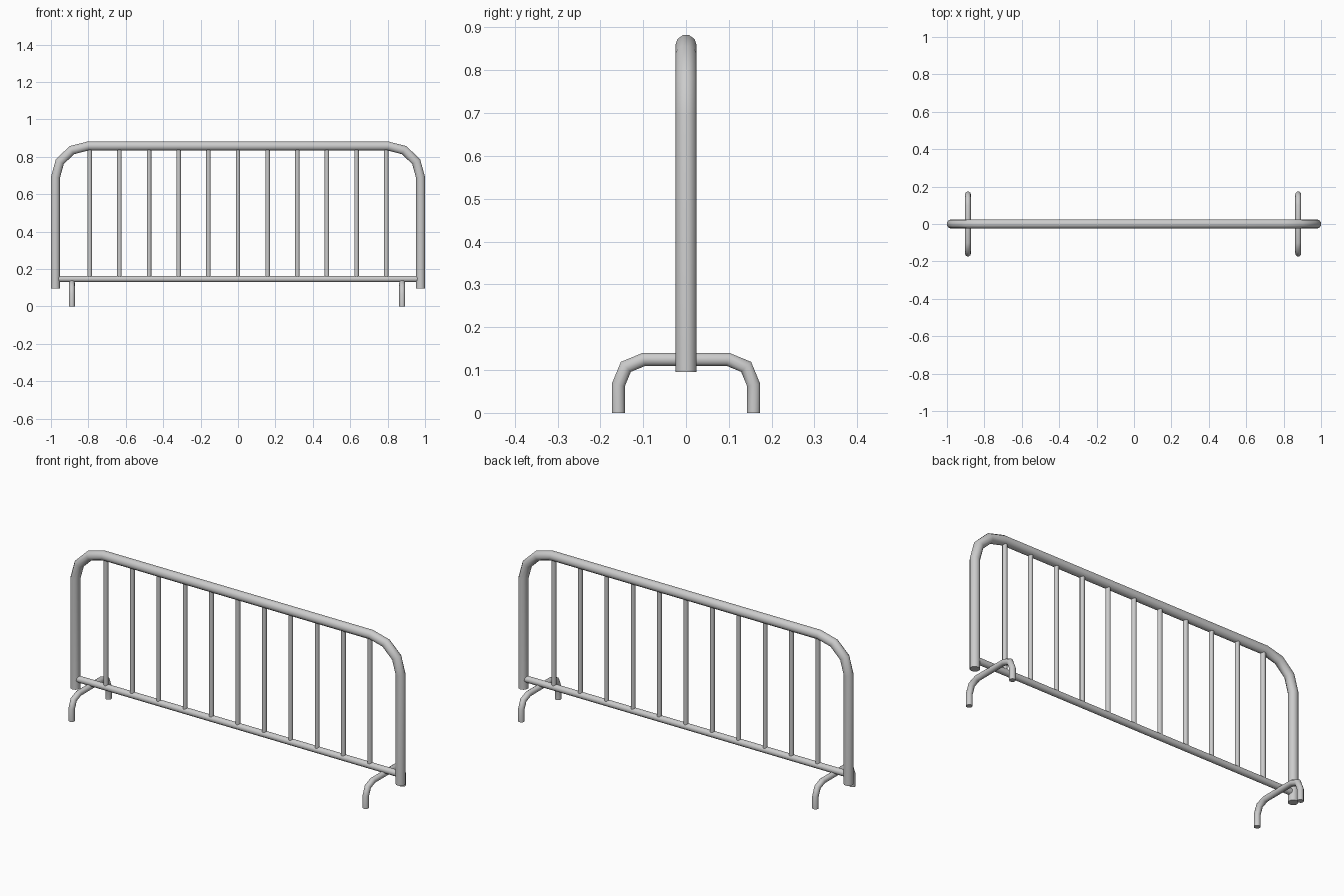
import bpy, bmesh
from math import cos, sin, pi, radians
from mathutils import Vector

if "Cube" in bpy.data.objects:
    bpy.data.objects.remove(bpy.data.objects["Cube"])


def tube(name, points, radius, normal, sides=10):
    """Sweep a mitred, capped round tube along a planar path."""
    pts = [Vector(p) for p in points]
    n = Vector(normal)
    bm = bmesh.new()
    rings = []
    for i, p in enumerate(pts):
        t_in = (p - pts[max(i - 1, 0)]).normalized()
        t_out = (pts[min(i + 1, len(pts) - 1)] - p).normalized()
        t = (t_in + t_out).normalized()
        mitre = 1 / max(t.dot(t_in), t.dot(t_out))
        b = t.cross(n) * mitre
        rings.append([bm.verts.new(p + radius * (n * cos(2 * pi * k / sides) + b * sin(2 * pi * k / sides)))
                      for k in range(sides)])
    for r0, r1 in zip(rings, rings[1:]):
        for k in range(sides):
            j = (k + 1) % sides
            bm.faces.new((r0[k], r0[j], r1[j], r1[k]))
    bm.faces.new(rings[0])
    bm.faces.new(rings[-1])
    bmesh.ops.recalc_face_normals(bm, faces=bm.faces)
    mesh = bpy.data.meshes.new(name)
    bm.to_mesh(mesh)
    bm.free()
    ob = bpy.data.objects.new(name, mesh)
    bpy.context.collection.objects.link(ob)
    bpy.ops.object.select_all(action='DESELECT')
    ob.select_set(True)
    bpy.context.view_layer.objects.active = ob
    bpy.ops.object.shade_smooth_by_angle(angle=radians(40))
    return ob


def arch(half_width, bottom, top, bend_w, bend_h, steps):
    """2D path of an upside-down U with faceted corners."""
    left = [(-half_width, bottom)]
    for i in range(steps + 1):
        a = pi / 2 * i / steps
        left.append((-half_width + bend_w * (1 - cos(a)), top - bend_h * (1 - sin(a))))
    return left + [(-u, v) for u, v in reversed(left)]


# Outer frame
tube("outer_frame", [(u, 0, v) for u, v in arch(0.976, 0.095, 0.858, 0.174, 0.168, 3)],
     0.025, (0, 1, 0))

# Lower rail
tube("lower_rail", [(-0.965, 0, 0.147), (0.965, 0, 0.147)], 0.0175, (0, 1, 0))

# Upright bars
for i in range(11):
    x = (i - 5) * 0.1585
    tube(f"upright_bar_{i + 1}", [(x, 0, 0.147), (x, 0, 0.85)], 0.0125, (0, 1, 0))

# Arched feet
for side, x in (("left", -0.888), ("right", 0.878)):
    tube(f"{side}_foot", [(x, u, v) for u, v in arch(0.158, 0, 0.125, 0.06, 0.06, 2)],
         0.016, (1, 0, 0))
